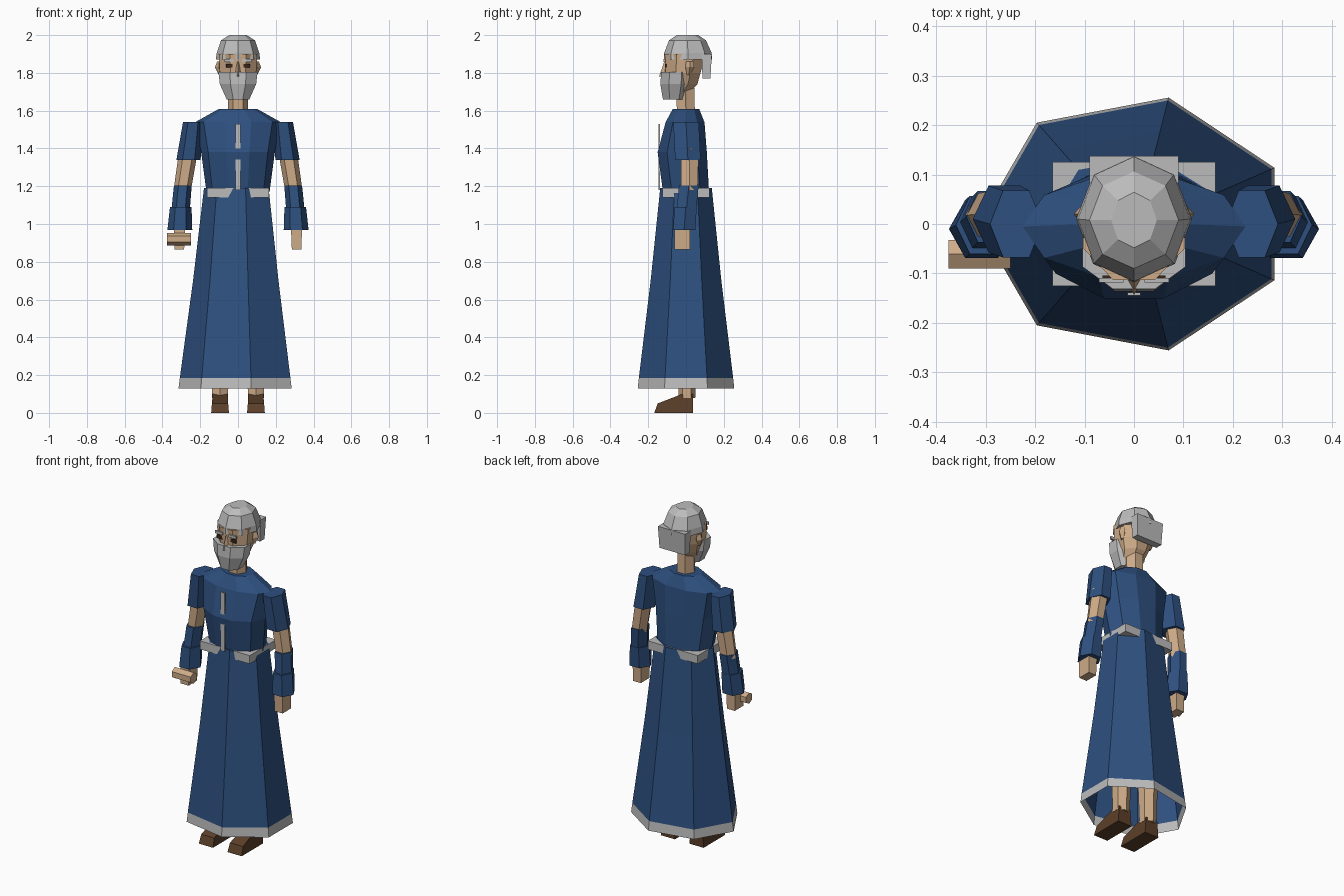
import bpy, bmesh, math
from mathutils import Vector

if "Cube" in bpy.data.objects:
    bpy.data.objects.remove(bpy.data.objects["Cube"])


def material(name, rgb):
    m = bpy.data.materials.new(name)
    m.diffuse_color = (*rgb, 1)
    m.use_nodes = True
    m.node_tree.nodes["Principled BSDF"].inputs["Base Color"].default_value = m.diffuse_color
    return m


BLUE = material("blue cloth", (0.027, 0.080, 0.212))
GREY = material("grey trim and hair", (0.50, 0.50, 0.50))
SKIN = material("skin", (0.62, 0.41, 0.25))
BROWN = material("brown leather", (0.105, 0.05, 0.022))
DARK = material("dark eye", (0.04, 0.018, 0.01))


def finish(name, bm, *mats):
    bmesh.ops.recalc_face_normals(bm, faces=bm.faces)
    me = bpy.data.meshes.new(name)
    bm.to_mesh(me)
    bm.free()
    for m in mats:
        me.materials.append(m)
    ob = bpy.data.objects.new(name, me)
    bpy.context.collection.objects.link(ob)
    return ob


def loft(name, rings, sides, mat, start=0.0, flat=False, open_bottom=False, band=None):
    """Stack polygon rings (cx, cy, z, rx, ry); flat=True puts flat sides on the axes."""
    bm = bmesh.new()
    grow = 1 / math.cos(math.pi / sides) if flat else 1
    start = math.pi / sides if flat else start
    loops = []
    for cx, cy, z, rx, ry in rings:
        angles = [start + math.tau * k / sides for k in range(sides)]
        loops.append([bm.verts.new((cx + rx * grow * math.cos(a), cy + ry * grow * math.sin(a), z))
                      for a in angles])
    for i, (lo, hi) in enumerate(zip(loops, loops[1:])):
        for k in range(sides):
            n = (k + 1) % sides
            f = bm.faces.new((lo[k], lo[n], hi[n], hi[k]))
            if band and i == 0:
                f.material_index = 1
    if not open_bottom:
        bm.faces.new(loops[0][::-1])
    bm.faces.new(loops[-1])
    return finish(name, bm, mat, *([band] if band else []))


def box(name, x, y, z, mat):
    cx, cy = (x[0] + x[1]) / 2, (y[0] + y[1]) / 2
    rx, ry = (x[1] - x[0]) / 2, (y[1] - y[0]) / 2
    return loft(name, [(cx, cy, z[0], rx, ry), (cx, cy, z[1], rx, ry)], 4, mat, flat=True)


# Seven-sided skirt with a trimmed hem, open below
loft("skirt", [(0, 0, 0.13, 0.315, 0.262), (0, 0, 0.185, 0.308, 0.256),
               (0, 0, 0.70, 0.238, 0.192), (0, 0, 1.19, 0.18, 0.14)],
     7, BLUE, start=math.pi, open_bottom=True, band=GREY)

# Belt whose corners show through the skirt, and the front trim
box("belt", (-0.165, 0.165), (-0.125, 0.125), (1.14, 1.19), GREY)
box("front_trim", (-0.013, 0.013), (-0.145, -0.138), (1.18, 1.53), GREY)

# Torso
loft("torso", [(0, 0, 1.17, 0.167, 0.128), (0, -0.02, 1.38, 0.195, 0.137),
               (0, -0.005, 1.54, 0.225, 0.108), (0, 0, 1.61, 0.10, 0.073)], 10, BLUE)

# Neck and face
loft("neck", [(0, 0.0, 1.57, 0.055, 0.055), (0, -0.005, 1.76, 0.05, 0.055)], 6, SKIN)
loft("face", [(0, -0.055, 1.67, 0.045, 0.05), (0, -0.025, 1.74, 0.075, 0.085),
              (0, -0.015, 1.80, 0.096, 0.092), (0, -0.005, 1.90, 0.102, 0.108)],
     8, SKIN, flat=True)
loft("nose", [(0, -0.115, 1.78, 0.016, 0.028), (0, -0.105, 1.86, 0.006, 0.01)], 4, SKIN)

# Beard
loft("beard", [(0, -0.062, 1.66, 0.06, 0.06), (0, -0.058, 1.74, 0.096, 0.078),
               (0, -0.055, 1.805, 0.104, 0.076)], 8, GREY, flat=True)

# Hair cap and the flap at the back of the head
loft("hair_cap", [(0, 0.01, 1.87, 0.117, 0.128), (0, 0.01, 1.905, 0.113, 0.126),
                  (0, 0.008, 1.972, 0.09, 0.098), (0, 0.008, 2.0, 0.046, 0.056)], 8, GREY)
loft("back_hair", [(0, 0.108, 1.77, 0.085, 0.021), (0, 0.11, 1.90, 0.09, 0.027)],
     4, GREY, flat=True)

# Paired parts
for s, side in ((-1, "right"), (1, "left")):
    # Eyes, brows and ears
    x = s * 0.046
    box(side + "_eye", (x - 0.018, x + 0.018), (-0.112, -0.104), (1.828, 1.848), DARK)
    box(side + "_brow", (x - 0.025, x + 0.025), (-0.118, -0.109), (1.857, 1.873), GREY)
    loft(side + "_ear", [(s * 0.095, 0.015, 1.79, 0.008, 0.01), (s * 0.10, 0.02, 1.83, 0.022, 0.024),
                         (s * 0.10, 0.02, 1.86, 0.01, 0.02)], 4, SKIN)

    # Arm, sleeve, forearm wrap, cuff and hand
    start = 0 if s > 0 else math.pi
    loft(side + "_sleeve", [(s * 0.238, 0.0, 1.54, 0.053, 0.078),
                            (s * 0.262, 0.01, 1.34, 0.064, 0.078)], 6, BLUE, start)
    loft(side + "_arm", [(s * 0.26, 0.02, 1.40, 0.05, 0.055),
                         (s * 0.295, 0.018, 1.18, 0.046, 0.05)], 6, SKIN, start)
    loft(side + "_forearm_wrap", [(s * 0.292, 0.015, 1.205, 0.047, 0.06),
                                  (s * 0.306, 0.0, 1.05, 0.049, 0.06)], 6, BLUE, start)
    loft(side + "_cuff", [(s * 0.303, -0.002, 1.09, 0.057, 0.068),
                          (s * 0.308, -0.01, 0.967, 0.066, 0.068)], 6, BLUE, start)
    loft(side + "_hand", [(s * 0.311, -0.02, 0.865, 0.026, 0.04),
                          (s * 0.309, -0.02, 0.99, 0.029, 0.042)], 4, SKIN, flat=True)

    # Leg inside the skirt
    loft(side + "_leg", [(s * 0.095, 0.005, 0.08, 0.042, 0.038),
                         (s * 0.09, 0.005, 0.85, 0.06, 0.06)], 6, SKIN, flat=True)

    # Wedge shoe: side profile extruded across x, narrower at the top
    profile = [(0.036, 0), (0.036, 0.1), (-0.02, 0.1), (-0.15, 0.05), (-0.168, 0)]
    bm = bmesh.new()
    edges = [[bm.verts.new((s * 0.095 + d * (0.047 - 0.08 * z), y, z)) for y, z in profile]
             for d in (-1, 1)]
    for e in edges:
        bm.faces.new(e)
    for k in range(5):
        n = (k + 1) % 5
        bm.faces.new((edges[0][k], edges[0][n], edges[1][n], edges[1][k]))
    finish(side + "_shoe", bm, BROWN)

# Closed gripping fingers on the right hand, a hexagonal bar along x
grip = loft("right_grip", [(0, 0, -0.0625, 0.033, 0.033), (0, 0, 0.0625, 0.033, 0.033)], 6, SKIN)
grip.rotation_euler = (0, math.pi / 2, 0)
grip.location = (-0.3125, -0.061, 0.92)
